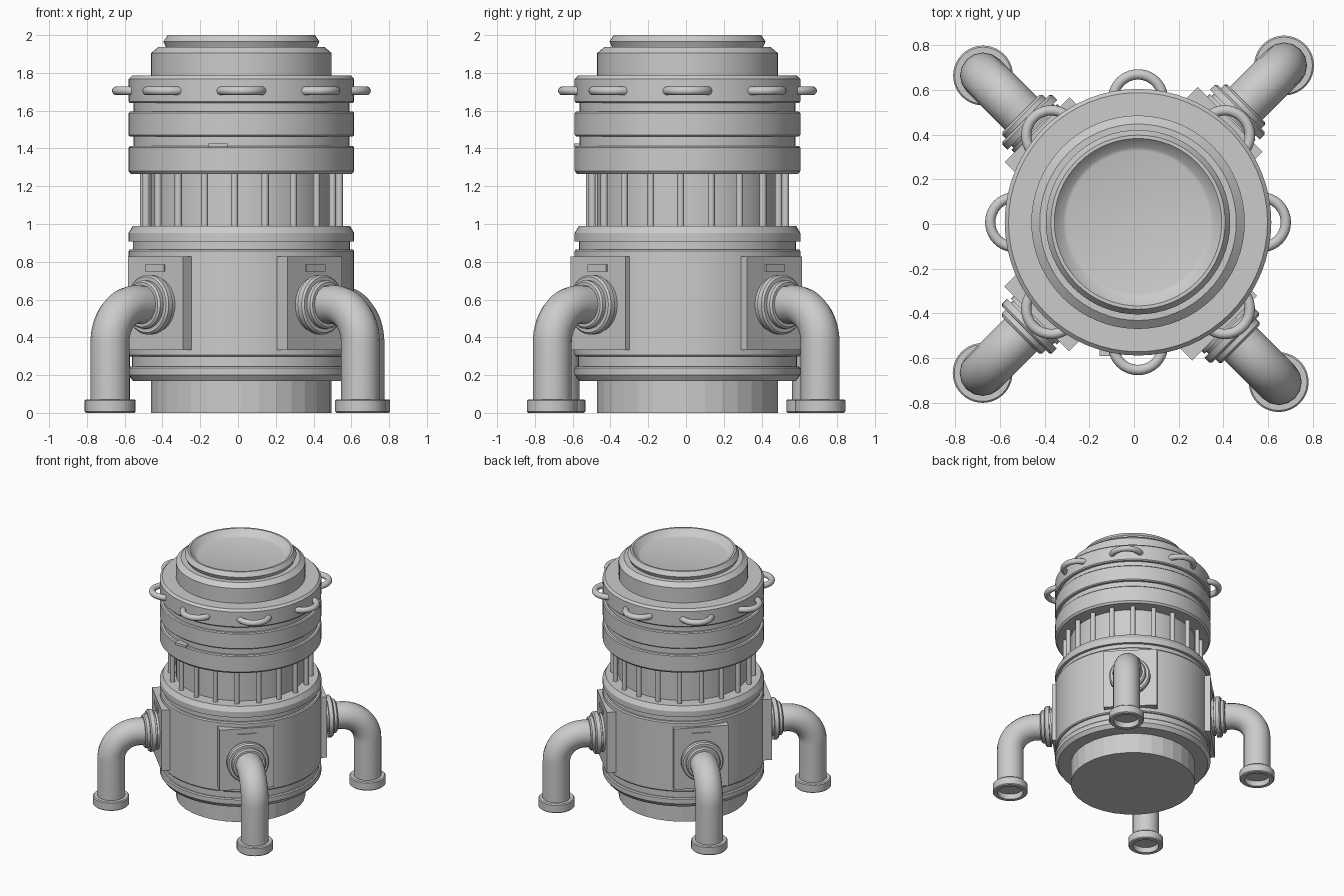
import bpy, bmesh
from math import pi, sin, cos, atan2, radians
from mathutils import Matrix, Vector

if "Cube" in bpy.data.objects:
    bpy.data.objects.remove(bpy.data.objects["Cube"])

CX, CY = 0.018, 0.008          # body axis
BODY = Matrix.Translation((CX, CY, 0))


def finish(name, bm, mat=Matrix(), smooth=True):
    bmesh.ops.remove_doubles(bm, verts=bm.verts, dist=1e-5)
    bmesh.ops.recalc_face_normals(bm, faces=bm.faces)
    me = bpy.data.meshes.new(name)
    bm.to_mesh(me)
    bm.free()
    ob = bpy.data.objects.new(name, me)
    bpy.context.collection.objects.link(ob)
    ob.matrix_world = mat
    if smooth:
        bpy.ops.object.select_all(action='DESELECT')
        bpy.context.view_layer.objects.active = ob
        ob.select_set(True)
        bpy.ops.object.shade_smooth_by_angle(angle=radians(30))
    return ob


def lathe(name, prof, mat=Matrix(), segs=64, closed=False, smooth=True):
    """Revolve (radius, height) points around local z."""
    bm = bmesh.new()
    vs = [bm.verts.new((r, 0, z)) for r, z in prof]
    pairs = list(zip(vs, vs[1:])) + ([(vs[-1], vs[0])] if closed else [])
    es = [bm.edges.new(p) for p in pairs]
    bmesh.ops.spin(bm, geom=vs + es, axis=(0, 0, 1), cent=(0, 0, 0),
                   angle=2 * pi, steps=segs, use_duplicate=False)
    return finish(name, bm, mat, smooth)


def box(name, size, mat):
    bm = bmesh.new()
    bmesh.ops.create_cube(bm, size=1, matrix=Matrix.Diagonal((*size, 1)))
    return finish(name, bm, mat, False)


def tube(name, pts, radius, mat):
    cu = bpy.data.curves.new(name, 'CURVE')
    cu.dimensions = '3D'
    cu.bevel_depth, cu.bevel_resolution, cu.use_fill_caps = radius, 6, True
    sp = cu.splines.new('POLY')
    sp.points.add(len(pts) - 1)
    for p, co in zip(sp.points, pts):
        p.co = (*co, 1)
    sp.use_smooth = True
    ob = bpy.data.objects.new(name, cu)
    bpy.context.collection.objects.link(ob)
    ob.matrix_world = mat
    return ob


# Base plinth, visibly faceted
lathe("base_plinth", [(0, 0), (0.478, 0), (0.478, 0.2), (0, 0.2)], BODY, 32, smooth=False)

# Lower drum with seams and bevelled shoulder
lathe("lower_drum", [
    (0, 0.17), (0.575, 0.17), (0.597, 0.20), (0.597, 0.237), (0.59, 0.245),
    (0.58, 0.245), (0.58, 0.298), (0.59, 0.298), (0.597, 0.306),
    (0.597, 0.857), (0.59, 0.866), (0.575, 0.866), (0.575, 0.908),
    (0.597, 0.908), (0.597, 0.953), (0.575, 0.99), (0, 0.99)], BODY)

# Recessed core behind the bars
lathe("vent_core", [(0, 0.97), (0.48, 0.97), (0.48, 1.29), (0, 1.29)], BODY)

# Upper stacked rings
lathe("upper_drum", [
    (0, 1.265), (0.585, 1.265), (0.597, 1.28), (0.597, 1.405), (0.59, 1.412),
    (0.572, 1.412), (0.572, 1.463), (0.59, 1.463), (0.597, 1.47),
    (0.597, 1.588), (0.59, 1.595), (0.572, 1.595), (0.572, 1.64),
    (0.59, 1.64), (0.597, 1.648), (0.597, 1.768), (0.58, 1.785), (0, 1.785)], BODY)

# Stepped cap with shallow dish on top
lathe("top_cap", [
    (0.478, 1.77), (0.478, 1.905), (0.44, 1.937), (0.40, 1.937), (0.413, 1.966),
    (0.39, 2.0), (0.375, 2.0), (0.335, 1.955), (0.32, 1.95), (0, 1.95)], BODY)

# Vertical vent bars
for i in range(20):
    a = radians(-94 + 18 * i)
    lathe(f"vent_bar_{i}", [(0.019, 0.98), (0.019, 1.275)],
          Matrix.Translation((CX + 0.52 * cos(a), CY + 0.52 * sin(a), 0)), 14)

# Lifting handles around the upper ring
for i in range(8):
    arc = [(0.55 + 0.112 * cos(t), 0.112 * sin(t), 1.705)
           for t in (pi * (k / 20 - 0.5) for k in range(21))]
    tube(f"handle_{i}", arc, 0.023, BODY @ Matrix.Rotation(i * pi / 4, 4, 'Z'))

# Small latch on the front seam
box("front_latch", (0.10, 0.06, 0.02), Matrix.Translation((-0.105, CY - 0.57, 1.417)))

# Four elbow pipes, each with foot flange, collar, plate and tag
PIPE_Z, BEND = 0.573, 0.20
for i, (x, y) in enumerate([(0.672, 0.71), (-0.676, 0.665), (-0.678, -0.667), (0.648, -0.708)]):
    ang = atan2(1 if y > 0 else -1, 1 if x > 0 else -1)
    # local frame: origin at foot, +x outward
    m = Matrix.Translation((x, y, 0)) @ Matrix.Rotation(ang, 4, 'Z')
    path = [(0, 0, 0.045)]
    for k in range(15):
        t = k / 14 * pi / 2
        path.append((-BEND + BEND * cos(t), 0, PIPE_Z - BEND + BEND * sin(t)))
    path.append((-0.42, 0, PIPE_Z))
    tube(f"pipe_{i}", path, 0.103, m)
    lathe(f"pipe_foot_{i}", [(0.098, 0), (0.127, 0), (0.134, 0.007), (0.134, 0.065),
                             (0.127, 0.072), (0.098, 0.072)], m, 40, closed=True)
    collar = m @ Matrix.Translation((0, 0, PIPE_Z)) @ Matrix.Rotation(pi / 2, 4, 'Y')
    lathe(f"pipe_collar_{i}", [
        (0.145, -0.40), (0.145, -0.325), (0.132, -0.325), (0.132, -0.312),
        (0.158, -0.312), (0.158, -0.282), (0.148, -0.272), (0.128, -0.272),
        (0.128, -0.25), (0.118, -0.24), (0.09, -0.24)], collar, 40)
    box(f"mount_plate_{i}", (0.08, 0.41, 0.495), m @ Matrix.Translation((-0.382, 0, 0.58)))
    box(f"plate_tag_{i}", (0.02, 0.14, 0.036), m @ Matrix.Translation((-0.343, 0, 0.767)))
